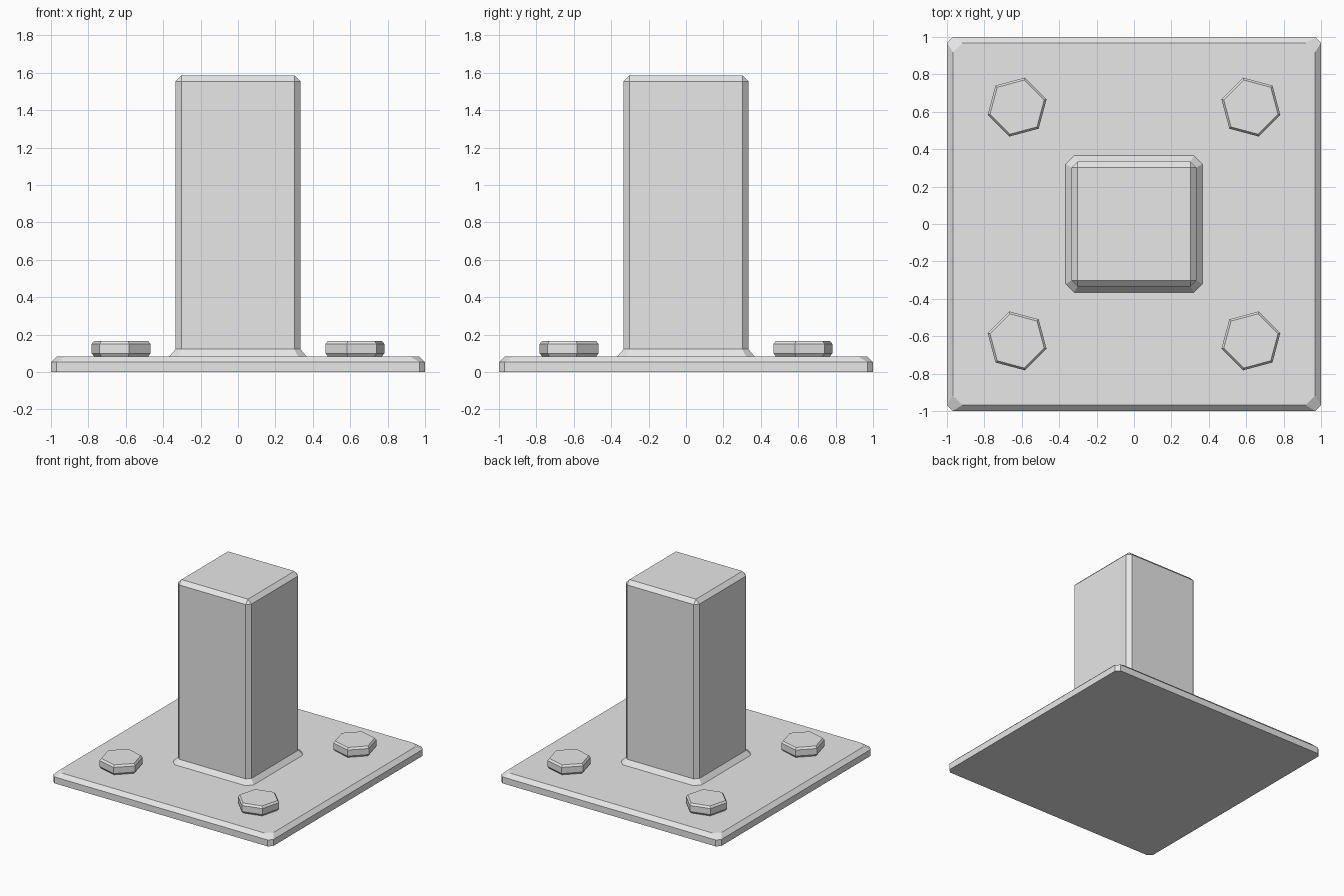
import bpy
import bmesh
import math

if "Cube" in bpy.data.objects:
    bpy.data.objects.remove(bpy.data.objects["Cube"], do_unlink=True)

steel = bpy.data.materials.new("grey steel")
steel.use_nodes = True
GREY = (0.8, 0.8, 0.8, 1)
steel.diffuse_color = GREY
steel.node_tree.nodes["Principled BSDF"].inputs["Base Color"].default_value = GREY


def square(half, cut, z):
    """Square outline with its corners cut off."""
    a, b = half, half - cut
    return [(a, -b, z), (a, b, z), (b, a, z), (-b, a, z),
            (-a, b, z), (-a, -b, z), (-b, -a, z), (b, -a, z)]


def hexagon(radius, z, sx, sy):
    """Hexagon turned off axis, mirrored by the signs sx and sy."""
    turns = [math.radians(45 + 60 * i) for i in range(6)]
    return [(sx * radius * math.cos(t), sy * radius * math.sin(t), z)
            for t in turns]


def loft(name, outlines):
    """Solid skinned through a stack of outlines."""
    bm = bmesh.new()
    rings = [[bm.verts.new(p) for p in outline] for outline in outlines]
    count = len(rings[0])
    bm.faces.new(rings[0][::-1])
    bm.faces.new(rings[-1])
    for low, high in zip(rings, rings[1:]):
        for i in range(count):
            j = (i + 1) % count
            bm.faces.new((low[i], low[j], high[j], high[i]))
    bmesh.ops.remove_doubles(bm, verts=bm.verts, dist=0.0005)
    bmesh.ops.recalc_face_normals(bm, faces=bm.faces)
    mesh = bpy.data.meshes.new(name)
    bm.to_mesh(mesh)
    bm.free()
    mesh.materials.append(steel)
    obj = bpy.data.objects.new(name, mesh)
    bpy.context.collection.objects.link(obj)
    return obj


# Base plate with a chamfered upper rim
loft("base_plate", [square(1, 0.03, 0), square(1, 0.03, 0.053),
                    square(0.968, 0.05, 0.084)])

# Post with a flared weld at its foot and a chamfered top
loft("post", [square(0.366, 0.045, 0.084), square(0.334, 0.032, 0.122),
              square(0.334, 0.032, 1.554), square(0.302, 0, 1.586)])

# Bolt heads, mirrored into the four corners
for x_name, sx in (("left", 1), ("right", -1)):
    for y_name, sy in (("front", -1), ("back", 1)):
        bolt = loft(f"bolt_{y_name}_{x_name}",
                    [hexagon(0.15, 0.084, sx, sy), hexagon(0.163, 0.1, sx, sy),
                     hexagon(0.163, 0.15, sx, sy), hexagon(0.15, 0.166, sx, sy)])
        bolt.location = (0.625 * sx, 0.625 * sy, 0)
